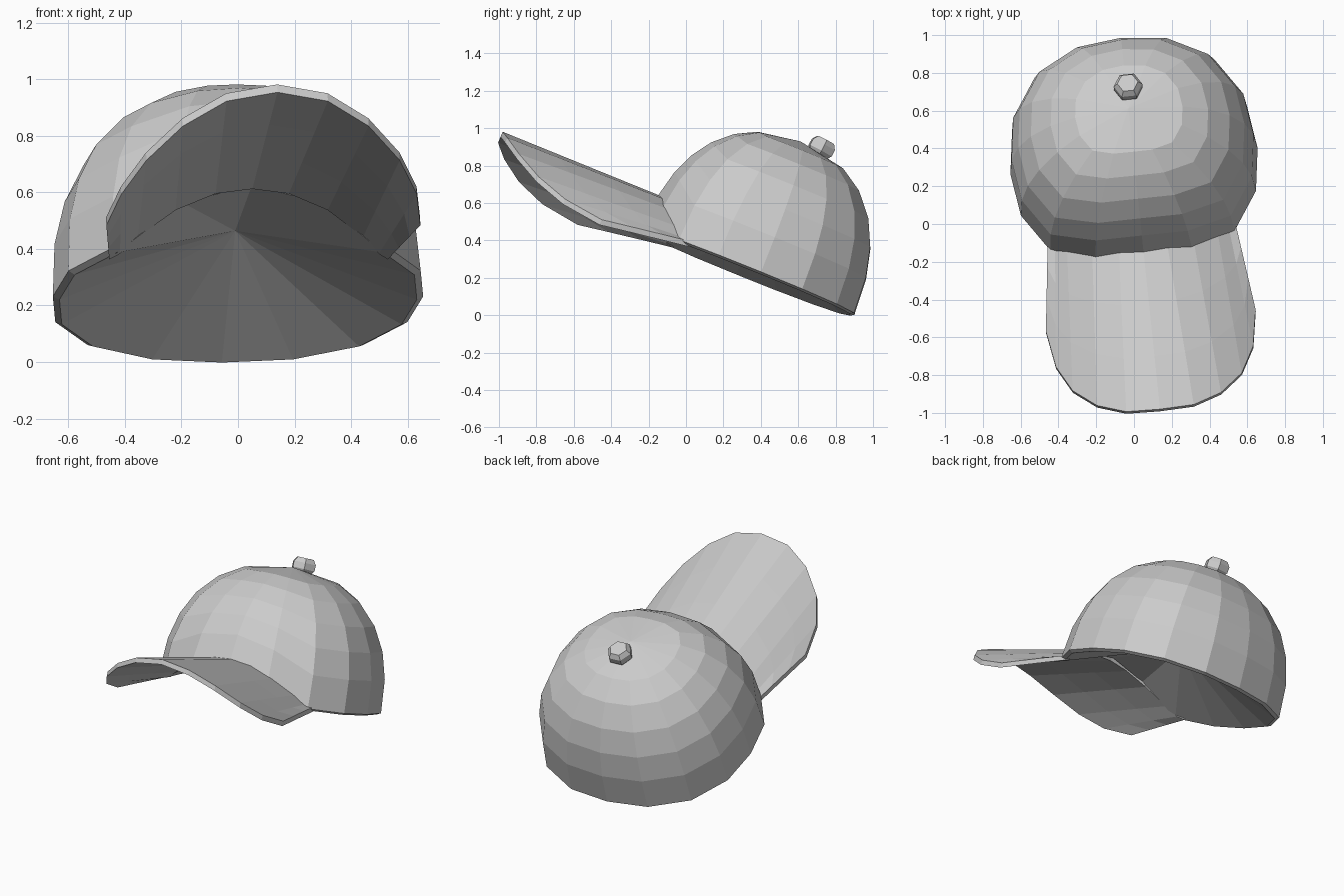
import bpy, bmesh, math
from mathutils import Matrix, Vector

if "Cube" in bpy.data.objects:
    bpy.data.objects.remove(bpy.data.objects["Cube"])

grey = bpy.data.materials.new("light grey")
grey.diffuse_color = (0.6, 0.6, 0.6, 1)
grey.use_nodes = True
grey.node_tree.nodes["Principled BSDF"].inputs["Base Color"].default_value = grey.diffuse_color

# Cap frame: tilted back and slightly turned; local -y is the front, z the crown axis
CAP = (Matrix.Translation((0, 0.333, 0.232)) @ Matrix.Rotation(math.radians(6), 4, 'Z')
       @ Matrix.Rotation(math.radians(-22), 4, 'X'))
HALF_W, HALF_L, HEIGHT, P = 0.658, 0.615, 0.75, 2.35


def make(name, bm, matrix):
    bmesh.ops.recalc_face_normals(bm, faces=bm.faces)
    me = bpy.data.meshes.new(name)
    bm.to_mesh(me)
    bm.free()
    me.transform(matrix)
    me.materials.append(grey)
    ob = bpy.data.objects.new(name, me)
    bpy.context.collection.objects.link(ob)
    return ob


def bridge(bm, a, b):
    n = len(a)
    for i in range(n):
        bm.faces.new((a[i], a[(i + 1) % n], b[(i + 1) % n], b[i]))


def fan(bm, ring, tip):
    for i in range(len(ring)):
        bm.faces.new((ring[i], ring[(i + 1) % len(ring)], tip))


def arch(x):
    return 0.2 - 0.83 * x * x


def plan(angle):
    c, s = math.cos(angle), math.sin(angle)
    k = (abs(c) ** P + abs(s) ** P) ** (-1 / P)
    return Vector((HALF_W * k * s, -HALF_L * k * c, 0))


# Crown: rings of a rounded dome, rim lifted over the brim
SIDES = 16
angles = [2 * math.pi * i / SIDES for i in range(SIDES)]
bm = bmesh.new()


def rim_height(a):
    p = plan(a)
    return max(0, arch(p.x)) if p.y < -0.1 else 0


def ring(level, scale=1, drop=0):
    verts = []
    for a in angles:
        rim = rim_height(a)
        w = rim + level * (1 - rim / HEIGHT)
        k = (1 - (w / HEIGHT) ** 2.3) ** (1 / 2.3) * scale
        p = plan(a) * k
        p.z = w - drop
        verts.append(bm.verts.new(p))
    return verts


rings = [ring(0, 0.965, 0.012)] + [ring(l) for l in (0, 0.2, 0.36, 0.5, 0.62, 0.7)]
for a, b in zip(rings, rings[1:]):
    bridge(bm, a, b)
fan(bm, rings[-1], bm.verts.new((0, 0, 0.752)))
fan(bm, rings[0], bm.verts.new((0, 0, 0.25)))   # shallow lining inside
make("crown", bm, CAP)

# Brim: arched sheet, columns of (root x, tip x, tip reach)
half = [(0.13, 0.18, 1.488), (0.27, 0.33, 1.41), (0.40, 0.45, 1.28),
        (0.46, 0.525, 1.11), (0.495, 0.558, 0.89)]
cols = [(-a, -b, c) for a, b, c in reversed(half)] + [(0, 0.0, 1.505)] + half
ROWS, THICK = 3, 0.03
bm = bmesh.new()
top, bot = [], []
for x0, x1, reach in cols:
    root = HALF_L * (1 - (abs(x0) / HALF_W) ** P) ** (1 / P) * 0.965 - 0.06 * (x0 / 0.5) ** 2
    ct, cb = [], []
    for j in range(ROWS + 1):
        t = j / ROWS
        x, y = x0 + (x1 - x0) * t, -(root + (reach - root) * t)
        # the corners of the root rise to meet the rim
        z = arch(x) + (1 - t) * max(0, 0.018 - arch(x0))
        ct.append(bm.verts.new((x, y, z)))
        cb.append(bm.verts.new((x, y, z - THICK)))
    top.append(ct)
    bot.append(cb)
for i in range(len(cols) - 1):
    for g in (top, bot):
        for j in range(ROWS):
            bm.faces.new((g[i][j], g[i + 1][j], g[i + 1][j + 1], g[i][j + 1]))
    for j in (0, ROWS):
        bm.faces.new((top[i][j], top[i + 1][j], bot[i + 1][j], bot[i][j]))
for i in (0, len(cols) - 1):
    for j in range(ROWS):
        bm.faces.new((top[i][j], top[i][j + 1], bot[i][j + 1], bot[i][j]))
make("brim", bm, CAP)

# Button on top of the crown
bm = bmesh.new()
rings = [[bm.verts.new((r * math.cos(k * math.pi / 3), r * math.sin(k * math.pi / 3), z))
          for k in range(6)]
         for r, z in ((0.05, -0.06), (0.076, -0.025), (0.076, 0.012), (0.055, 0.04))]
for a, b in zip(rings, rings[1:]):
    bridge(bm, a, b)
bm.faces.new(rings[0])
bm.faces.new(rings[-1])
make("button", bm, CAP @ Matrix.Translation((0.01, 0.117, 0.77)) @ Matrix.Rotation(math.radians(-6), 4, 'X'))
